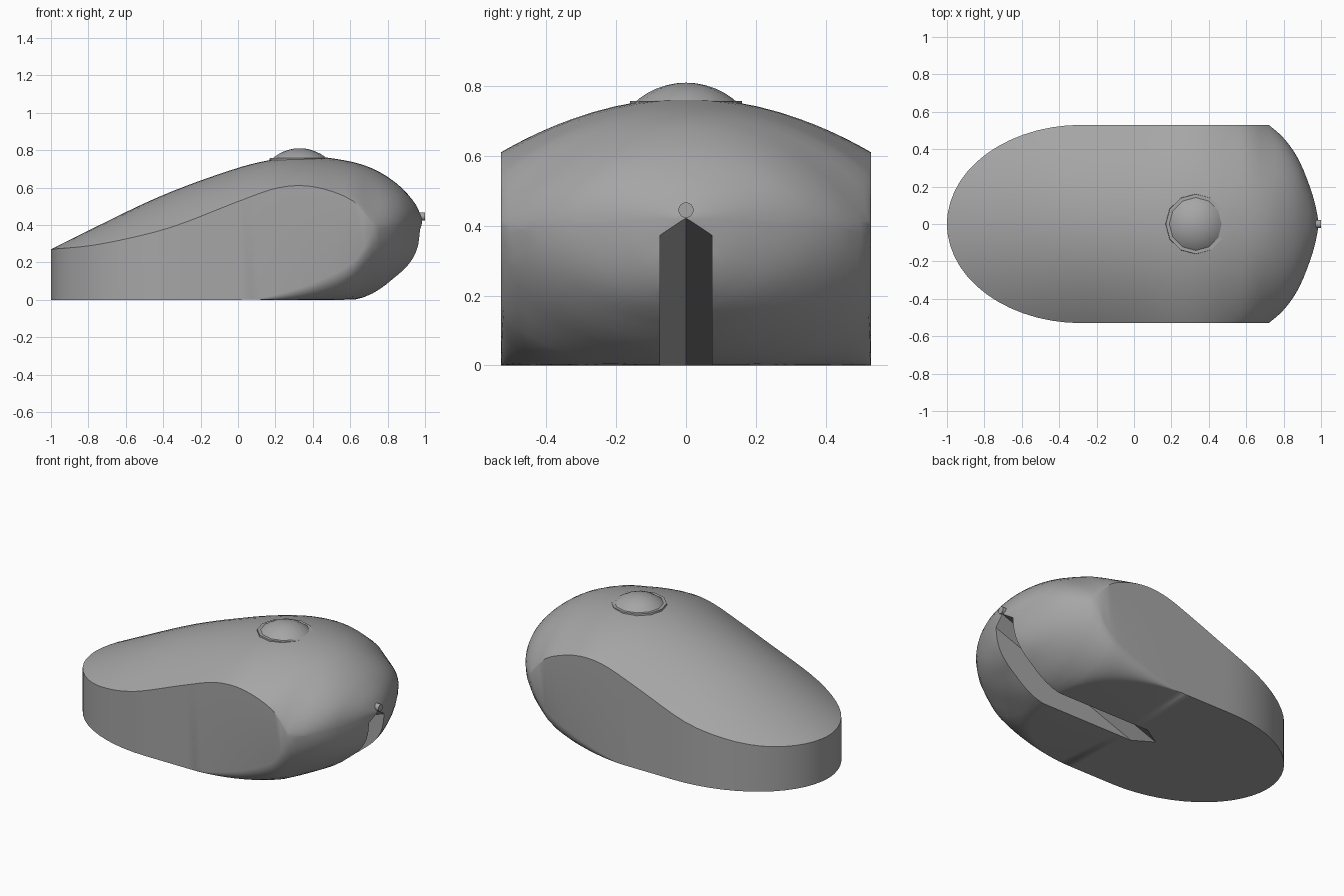
import bpy, bmesh, math
from mathutils import Matrix

cube = bpy.data.objects.get("Cube")
if cube:
    bpy.data.objects.remove(cube, do_unlink=True)

grey = bpy.data.materials.new("mid_grey")
grey.use_nodes = True
grey.diffuse_color = (0.38, 0.38, 0.38, 1)
for node in grey.node_tree.nodes:
    if node.type == 'BSDF_PRINCIPLED':
        node.inputs["Base Color"].default_value = grey.diffuse_color


def make_object(name, bm):
    bmesh.ops.recalc_face_normals(bm, faces=bm.faces)
    mesh = bpy.data.meshes.new(name)
    bm.to_mesh(mesh)
    bm.free()
    mesh.materials.append(grey)
    obj = bpy.data.objects.new(name, mesh)
    bpy.context.collection.objects.link(obj)
    return obj


def smooth(obj, degrees):
    bpy.ops.object.select_all(action='DESELECT')
    obj.select_set(True)
    bpy.context.view_layer.objects.active = obj
    bpy.ops.object.shade_smooth_by_angle(angle=math.radians(degrees))


def curve(points):
    """Smooth function of x through the given points."""
    def slope(i):
        a, b = points[max(i - 1, 0)], points[min(i + 1, len(points) - 1)]
        return (b[1] - a[1]) / (b[0] - a[0])

    def value(x):
        i = 0
        while i < len(points) - 2 and x > points[i + 1][0]:
            i += 1
        (x0, y0), (x1, y1) = points[i], points[i + 1]
        h = x1 - x0
        t = min(max((x - x0) / h, 0), 1)
        s = t * t * (3 - 2 * t)
        return (y0 + (y1 - y0) * s + h * slope(i) * t * (1 - t) ** 2
                - h * slope(i + 1) * t * t * (1 - t))
    return value


# Side profiles of the shell
HALF = 0.53
top = curve([(-1, .27), (-.8, .37), (-.4, .56), (0, .705), (.2, .752), (.35, .765),
             (.5, .757), (.7, .71), (.85, .62), (.95, .51), (.985, .43)])
edge = curve([(-1, .27), (-.8, .288), (-.6, .325), (-.35, .39), (0, .525), (.2, .595),
              (.35, .61), (.5, .58), (.64, .51), (.72, .40), (.985, .42)])
low = curve([(-1, 0), (.05, 0), (.25, .04), (.45, .11), (.64, .22), (.72, .36), (.985, .42)])
bottom = curve([(-1, 0), (.6, 0), (.7, .02), (.82, .10), (.96, .25), (.985, .41)])
tail = curve([(.72, HALF), (.8, .46), (.88, .345), (.94, .2), (.97, .1), (.985, .02)])


def width(x):
    if x < -.28:
        return max(HALF * math.sqrt(max(0, 1 - ((x + .28) / .72) ** 2)), .02)
    return HALF if x < .72 else tail(x)


def base_width(x):
    if x < .05:
        return width(x)
    return min(width(x), HALF * math.sqrt(max(0, 1 - ((x - .05) / .58) ** 2)))


def section(x):
    """Half cross-section, from the bottom centre up to the top centre."""
    w, wb, zt, ze = width(x), base_width(x), top(x), edge(x)
    zb = max(0, bottom(x))
    zl = max(zb, min(low(x), ze))
    ze = max(ze, zl)
    power = 2 - min(max((x - .5) / .4, 0), 1)
    pts = [(0, zb)]
    for j in range(9):
        a = j / 8 * math.pi / 2
        pts.append((wb + (w - wb) * math.sin(a), zl - (zl - zb) * math.cos(a)))
    for j in range(13):
        a = (1 - j / 12) * math.pi / 2
        pts.append((w * math.sin(a), ze + (zt - ze) * max(0, math.cos(a)) ** power))
    return pts


# Shell, lofted along its length
stations = [-.28 - .72 * math.cos(i / 14 * math.pi / 2) for i in range(15)]
stations += [-.28 + i / 20 for i in range(1, 20)]
stations += [.72 + .265 * math.sin(i / 12 * math.pi / 2) for i in range(13)]
bm = bmesh.new()
rings = []
for x in stations:
    half = section(x)
    loop = half + [(-y, z) for y, z in reversed(half[1:-1])]
    rings.append([bm.verts.new((x, y, z)) for y, z in loop])
count = len(rings[0])
for a, b in zip(rings, rings[1:]):
    for k in range(count):
        n = (k + 1) % count
        bm.faces.new((a[k], a[n], b[n], b[k]))
bm.faces.new(rings[0])
bm.faces.new(rings[-1])
bmesh.ops.remove_doubles(bm, verts=bm.verts, dist=0.0005)
bmesh.ops.dissolve_degenerate(bm, edges=bm.edges, dist=0.0002)
shell = make_object("shell", bm)

# Cable channel: sloping slot with a peaked roof, cut into the tail and base
bm = bmesh.new()
ends = []
for x in (-.5, 1.2):
    drop = .368 * (x - .98)
    ends.append([bm.verts.new((x, y, z + drop)) for y, z in
                 ((0, .42), (.075, .375), (.075, -.7), (-.075, -.7), (-.075, .375))])
for k in range(5):
    n = (k + 1) % 5
    bm.faces.new((ends[0][k], ends[0][n], ends[1][n], ends[1][k]))
for end in ends:
    bm.faces.new(end)
cutter = make_object("channel_cutter", bm)
cutter.hide_render = True

mod = shell.modifiers.new("channel", 'BOOLEAN')
mod.operation = 'DIFFERENCE'
mod.solver = 'EXACT'
mod.object = cutter
smooth(shell, 32)
bpy.context.view_layer.objects.active = shell
bpy.ops.object.modifier_move_to_index(modifier=mod.name, index=0)
bpy.ops.object.modifier_apply(modifier=mod.name)
bpy.data.objects.remove(cutter, do_unlink=True)
smooth(shell, 32)

# Ball seat: thin collar on the crown
bm = bmesh.new()
bmesh.ops.create_cone(bm, cap_ends=True, segments=12, radius1=.165, radius2=.16, depth=.04,
                      matrix=Matrix.Translation((.33, 0, .738)))
smooth(make_object("ball_seat", bm), 30)

# Ball: shallow dome showing through the collar
bm = bmesh.new()
bmesh.ops.create_uvsphere(bm, u_segments=12, v_segments=24, radius=.22,
                          matrix=Matrix.Translation((.33, 0, .59)))
low_verts = [v for v in bm.verts if v.co.z < .7]
bmesh.ops.delete(bm, geom=low_verts, context='VERTS')
smooth(make_object("ball", bm), 40)

# Cable stub at the tail
bm = bmesh.new()
bmesh.ops.create_cone(bm, cap_ends=True, segments=16, radius1=.022, radius2=.022, depth=.06,
                      matrix=Matrix.Translation((.97, 0, .445)) @ Matrix.Rotation(math.pi / 2, 4, 'Y'))
smooth(make_object("cable_stub", bm), 30)
